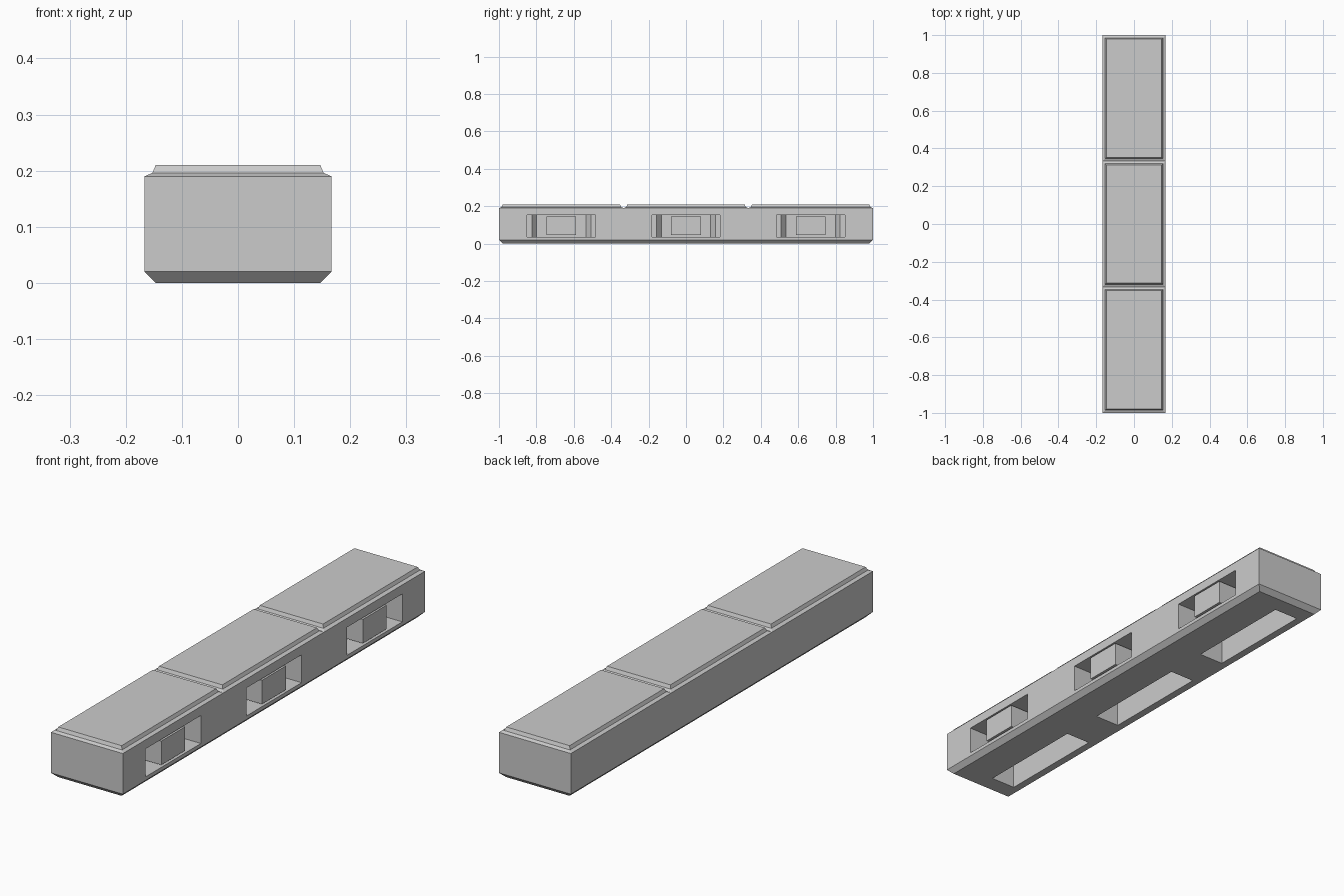
import bpy
import bmesh
from mathutils import Vector

cube = bpy.data.objects.get("Cube")
if cube:
    bpy.data.objects.remove(cube, do_unlink=True)

PITCH = 2 / 3
HALF_W, HALF_L = PITCH / 4, 1.0
CELLS = [-PITCH, 0, PITCH]

grey = bpy.data.materials.new("plain_grey")
grey.use_nodes = True
COLOUR = (0.6, 0.6, 0.6, 1)
grey.diffuse_color = COLOUR
grey.node_tree.nodes["Principled BSDF"].inputs["Base Color"].default_value = COLOUR


def make_object(name, bm):
    bmesh.ops.recalc_face_normals(bm, faces=bm.faces[:])
    mesh = bpy.data.meshes.new(name)
    bm.to_mesh(mesh)
    bm.free()
    mesh.materials.append(grey)
    obj = bpy.data.objects.new(name, mesh)
    bpy.context.collection.objects.link(obj)
    return obj


def add_prism(bm, outline, z0, z1):
    """Extrude an (x, y) outline from z0 up to z1."""
    face = bm.faces.new([bm.verts.new((x, y, z0)) for x, y in outline])
    top = bmesh.ops.extrude_face_region(bm, geom=[face])["geom"]
    for v in top:
        if isinstance(v, bmesh.types.BMVert):
            v.co.z = z1


def rectangle(x0, x1, y0, y1):
    return [(x0, y0), (x1, y0), (x1, y1), (x0, y1)]


# Body with chamfered underside
bm = bmesh.new()
add_prism(bm, rectangle(-HALF_W, HALF_W, -HALF_L, HALF_L), 0.02, 0.19)
bmesh.ops.recalc_face_normals(bm, faces=bm.faces[:])
base = [f for f in bm.faces if f.normal.z < -0.9]
bmesh.ops.inset_individual(bm, faces=base, thickness=0.02, depth=0.02,
                           use_even_offset=True)

# Three raised lids, separated by grooves
for y in (-PITCH / 2, PITCH / 2):
    bmesh.ops.bisect_plane(bm, geom=bm.verts[:] + bm.edges[:] + bm.faces[:],
                           plane_co=Vector((0, y, 0)), plane_no=Vector((0, 1, 0)))
lids = [f for f in bm.faces if f.normal.z > 0.9]
for thickness, depth in ((0.014, 0.006), (0.006, 0.014)):
    bmesh.ops.inset_individual(bm, faces=lids, thickness=thickness, depth=depth,
                               use_even_offset=True)
body = make_object("body", bm)

# Side sockets with stepped backs, and recesses in the underside
bm = bmesh.new()
for c in CELLS:
    half = [(0.2, 0.183), (0.067, 0.183), (0.067, 0.158), (0.035, 0.132)]
    outline = [(x, c + y) for x, y in half]
    outline += [(x, c - y) for x, y in reversed(half)]
    add_prism(bm, outline, 0.035, 0.152)
    add_prism(bm, rectangle(-0.114, 0, c - 0.24, c + 0.24), -0.05, 0.15)
cutter = make_object("recess_cutter", bm)
cutter.hide_render = True

cut = body.modifiers.new("recesses", "BOOLEAN")
cut.operation = "DIFFERENCE"
cut.solver = "EXACT"
cut.object = cutter
bpy.context.view_layer.objects.active = body
bpy.ops.object.modifier_apply(modifier=cut.name)
bpy.data.objects.remove(cutter, do_unlink=True)

# Tongue in the middle of each socket
for name, c in zip(("front", "middle", "back"), CELLS):
    bm = bmesh.new()
    add_prism(bm, rectangle(0.03, HALF_W, c - 0.079, c + 0.079), 0.045, 0.145)
    make_object(name + "_socket_tongue", bm)
